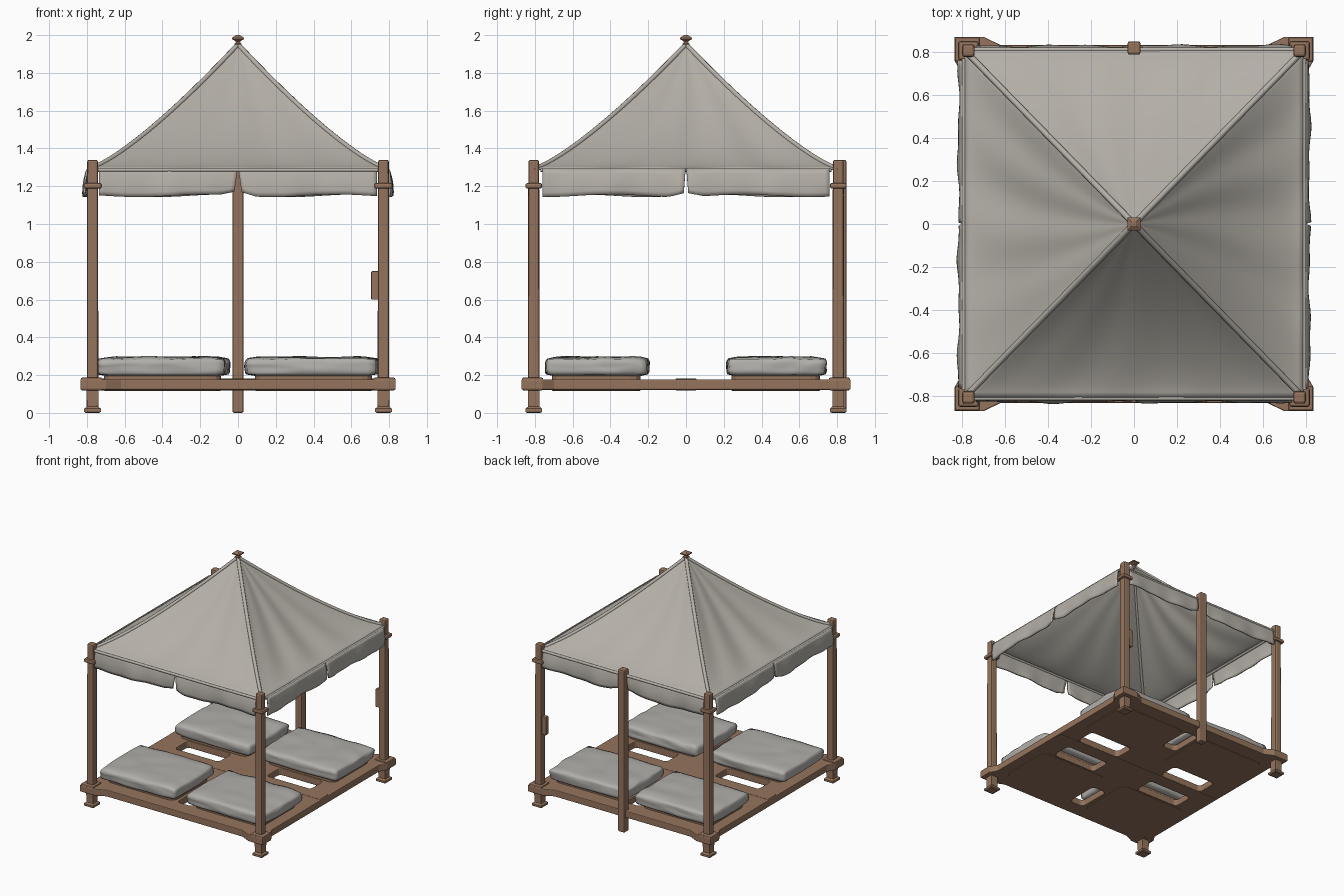
import bpy, bmesh, math, random
from mathutils import Vector, noise

if "Cube" in bpy.data.objects:
    bpy.data.objects.remove(bpy.data.objects["Cube"])

random.seed(4)


def material(name, rgb):
    m = bpy.data.materials.new(name)
    m.diffuse_color = (*rgb, 1)
    m.use_nodes = True
    m.node_tree.nodes["Principled BSDF"].inputs["Base Color"].default_value = m.diffuse_color
    return m


WOOD = material("brown wood", (0.30, 0.175, 0.108))
CANVAS = material("warm grey canvas", (0.46, 0.435, 0.39))
CUSHION = material("grey cushion cloth", (0.44, 0.43, 0.405))

PX, PY = 0.77, 0.806          # post positions
EX, EY = 0.79, 0.81           # eave half sizes
EAVE, APEX = 1.29, 1.95


def finish(name, bm, mat, smooth=False):
    bmesh.ops.recalc_face_normals(bm, faces=bm.faces)
    me = bpy.data.meshes.new(name)
    bm.to_mesh(me)
    bm.free()
    me.materials.append(mat)
    for p in me.polygons:
        p.use_smooth = smooth
    ob = bpy.data.objects.new(name, me)
    bpy.context.collection.objects.link(ob)
    return ob


def box(name, centre, size, mat=WOOD, bevel=0.008, top=1.0):
    bm = bmesh.new()
    bmesh.ops.create_cube(bm, size=1)
    for v in bm.verts:
        k = top if v.co.z > 0 else 1
        v.co = Vector((v.co.x * size[0] * k, v.co.y * size[1] * k, v.co.z * size[2])) + Vector(centre)
    if bevel:
        bmesh.ops.bevel(bm, geom=bm.edges[:], offset=bevel, segments=2, profile=0.5, affect='EDGES')
    return finish(name, bm, mat)


def stack(name, centre, rings, mat=WOOD):
    """Square-section turned part: rings of (z, half width)."""
    bm = bmesh.new()
    loops = [[bm.verts.new((centre[0] + sx * r, centre[1] + sy * r, z))
              for sx, sy in ((-1, -1), (1, -1), (1, 1), (-1, 1))] for z, r in rings]
    for a, b in zip(loops, loops[1:]):
        for i in range(4):
            bm.faces.new((a[i], a[(i + 1) % 4], b[(i + 1) % 4], b[i]))
    bm.faces.new(loops[0][::-1])
    bm.faces.new(loops[-1])
    return finish(name, bm, mat)


def rounded(cx, cy, w, d, r=0.03):
    pts = []
    for i, (sx, sy) in enumerate(((1, 1), (-1, 1), (-1, -1), (1, -1))):
        for j in range(4):
            a = math.pi / 2 * (i + j / 3)
            pts.append((cx + sx * (w / 2 - r) + r * math.cos(a), cy + sy * (d / 2 - r) + r * math.sin(a)))
    return pts


def slab(name, outlines, z0, z1, bevel=0.006):
    """Flat filled outline; inner outlines become holes."""
    cu = bpy.data.curves.new(name, 'CURVE')
    cu.dimensions, cu.fill_mode = '2D', 'BOTH'
    cu.extrude, cu.bevel_depth, cu.offset = (z1 - z0) / 2 - bevel, bevel, -bevel
    cu.bevel_resolution = 1
    for pts in outlines:
        s = cu.splines.new('POLY')
        s.points.add(len(pts) - 1)
        for p, q in zip(s.points, pts):
            p.co = (*q, 0, 1)
        s.use_cyclic_u = True
    ob = bpy.data.objects.new(name, cu)
    bpy.context.collection.objects.link(ob)
    bpy.context.view_layer.update()
    me = bpy.data.meshes.new_from_object(ob.evaluated_get(bpy.context.evaluated_depsgraph_get()))
    bpy.data.objects.remove(ob)
    me.materials.clear()
    me.materials.append(WOOD)
    for p in me.polygons:
        p.use_smooth = False
    ob = bpy.data.objects.new(name, me)
    ob.location.z = (z0 + z1) / 2
    bpy.context.collection.objects.link(ob)
    return ob


def tube(name, pts, r, mat):
    cu = bpy.data.curves.new(name, 'CURVE')
    cu.dimensions, cu.bevel_depth, cu.bevel_resolution, cu.use_fill_caps = '3D', r, 2, True
    s = cu.splines.new('POLY')
    s.points.add(len(pts) - 1)
    for p, q in zip(s.points, pts):
        p.co = (*q, 1)
    cu.materials.append(mat)
    ob = bpy.data.objects.new(name, cu)
    bpy.context.collection.objects.link(ob)
    return ob


# Platform with flared corners and openings
quarter = [(0.80, 0.70), (0.835, 0.76), (0.835, 0.87), (0.70, 0.87), (0.62, 0.832)]
outline = []
for sx, sy in ((1, 1), (-1, 1), (-1, -1), (1, -1)):
    q = [(x * sx, y * sy) for x, y in quarter]
    outline += q if sx * sy > 0 else q[::-1]
holes = [rounded(sx * 0.42, sy * 0.145, 0.40, 0.17) for sx in (-1, 1) for sy in (-1, 1)]
holes += [rounded(0, sy * 0.56, 0.13, 0.28) for sy in (-1, 1)]
slab("platform", [outline] + holes, 0.122, 0.178)
box("cross_beam", (0, 0, 0.15), (1.58, 0.115, 0.064))

for sx in (-1, 1):
    for sy in (-1, 1):
        x, y = sx * PX, sy * PY
        # Corner posts, feet and collars
        box("corner_post", (x, y, 0.68), (0.062, 0.062, 1.32), bevel=0.012, top=0.93)
        stack("post_foot", (x, y), [(0, 0.036), (0.006, 0.044), (0.022, 0.044), (0.034, 0.03), (0.13, 0.032)])
        box("corner_block", (sx * 0.775, sy * 0.812, 0.153), (0.115, 0.112, 0.068))
        box("post_collar", (x, y, 1.202), (0.095, 0.088, 0.03), bevel=0.01)
        # Panels under the cushions
        slab("cushion_panel", [rounded(sx * 0.40, sy * 0.475, 0.62, 0.47, 0.05)], 0.117, 0.197, 0.004)

# Back middle post and small plate on one corner post
box("back_middle_post", (0, 0.818, 0.67), (0.06, 0.062, 1.34), bevel=0.01)
box("post_side_plate", (0.725, PY, 0.675), (0.04, 0.035, 0.15), bevel=0.004)


# Cushions: soft puffed boxes
def cushion(cx, cy, w, d, turn, seed):
    bm = bmesh.new()
    bmesh.ops.create_cube(bm, size=1)
    bmesh.ops.subdivide_edges(bm, edges=bm.edges[:], cuts=13, use_grid_fill=True)
    for v in bm.verts:
        x, y, z = v.co * 2
        # superellipse rounding of plan corners and upper rim
        shrink = 1 - 0.035 * (x * x * y * y) - 0.03 * abs(z) ** 4
        n = noise.noise(Vector((x * 2.2 + seed * 7, y * 2.2, z)))
        edge = max(abs(x), abs(y))
        h = z * 0.052 * (1 - 0.22 * edge ** 8) + (0.008 * n if z > 0 else 0)
        px, py = x * w / 2 * shrink + 0.006 * n, y * d / 2 * shrink + 0.006 * n
        c, s = math.cos(turn), math.sin(turn)
        v.co = (cx + c * px - s * py, cy + s * px + c * py, 0.244 + h)
    finish("cushion", bm, CUSHION, True)


cushion(-0.41, -0.47, 0.69, 0.55, 0.015, 1)
cushion(0.39, -0.47, 0.71, 0.55, -0.01, 2)
cushion(0.39, 0.478, 0.71, 0.53, 0.01, 3)
cushion(-0.39, 0.478, 0.70, 0.53, -0.01, 4)


# Canopy roof: four sagging panels
def roof_z(t):
    return EAVE + (APEX - EAVE) * (1 - t) ** 1.28


def side_point(k, out, along, z):
    """Side k: 0 front, 1 right, 2 back, 3 left."""
    return [(along, -out, z), (out, along, z), (-along, out, z), (-out, -along, z)][k]


NT, NU = 28, 40
bm = bmesh.new()
for k in range(4):
    o, a = (EY, EX) if k % 2 == 0 else (EX, EY)
    wr = 0.007 if k % 2 == 0 else 0.016
    rows = []
    for i in range(NT + 1):
        t = i / NT
        row = []
        for j in range(NU + 1):
            u = j / NU * 2 - 1
            sag = (1 - u * u) * math.sin(math.pi * t)
            fold = wr * (1 - u * u) * t * (1 - t ** 6) * math.sin(11 * u + 2.5 * t + 1.7 * k)
            z = roof_z(t) - 0.022 * sag + fold
            row.append(bm.verts.new(side_point(k, o * t, a * t * u, z)))
        rows.append(row)
    for r0, r1 in zip(rows, rows[1:]):
        for j in range(NU):
            bm.faces.new((r0[j], r0[j + 1], r1[j + 1], r1[j]))
bmesh.ops.remove_doubles(bm, verts=bm.verts[:], dist=0.0005)
bmesh.ops.dissolve_degenerate(bm, edges=bm.edges[:], dist=0.0001)
roof = finish("canopy_roof", bm, CANVAS, True)
mod = roof.modifiers.new("thickness", 'SOLIDIFY')
mod.thickness, mod.offset = 0.008, 0

# Hanging valance with a slit in the middle of each side
bm = bmesh.new()
for k in range(4):
    o, a = (EY, 0.735) if k % 2 == 0 else (EX + 0.008, 0.76)
    slit = 0.034 if k == 2 else 0.002
    for s in (-1, 1):
        rows = []
        for i in range(7):
            f = i / 6
            row = []
            for j in range(31):
                g = j / 30
                start = slit + (0.018 if k == 0 else 0.01) * f
                along = s * (start + (a - start) * g)
                wave = math.sin(13 * along + 1.9 * k) * 0.6 + math.sin(29 * along + k) * 0.4
                out = o + 0.014 * math.sin(math.pi * f * 0.7) + 0.010 * f * wave
                drop = 0.14 + 0.007 * math.sin(9 * along + 2 * k) - 0.02 * max(0, 1 - g * 9)
                row.append(bm.verts.new(side_point(k, out, along, EAVE - drop * f)))
            rows.append(row)
        for r0, r1 in zip(rows, rows[1:]):
            for j in range(30):
                bm.faces.new((r0[j], r0[j + 1], r1[j + 1], r1[j]))
val = finish("canopy_valance", bm, CANVAS, True)
mod = val.modifiers.new("thickness", 'SOLIDIFY')
mod.thickness, mod.offset = 0.01, 0

# Sewn ridge rolls along the hips and eaves
for sx in (-1, 1):
    for sy in (-1, 1):
        pts = [(sx * EX * t, sy * EY * t, roof_z(t)) for t in (i / 16 for i in range(17))]
        tube("hip_ridge", pts, 0.014, CANVAS)
for k in range(4):
    o, a = (EY, 0.75) if k % 2 == 0 else (EX, 0.77)
    tube("eave_roll", [side_point(k, o, -a, EAVE - 0.004), side_point(k, o, a, EAVE - 0.004)], 0.011, CANVAS)

# Finial on the peak
stack("finial", (0, 0), [(1.90, 0.008), (1.935, 0.012), (1.942, 0.018), (1.956, 0.018), (1.963, 0.011),
                         (1.970, 0.016), (1.977, 0.031), (1.986, 0.031), (2.0, 0.010)])
